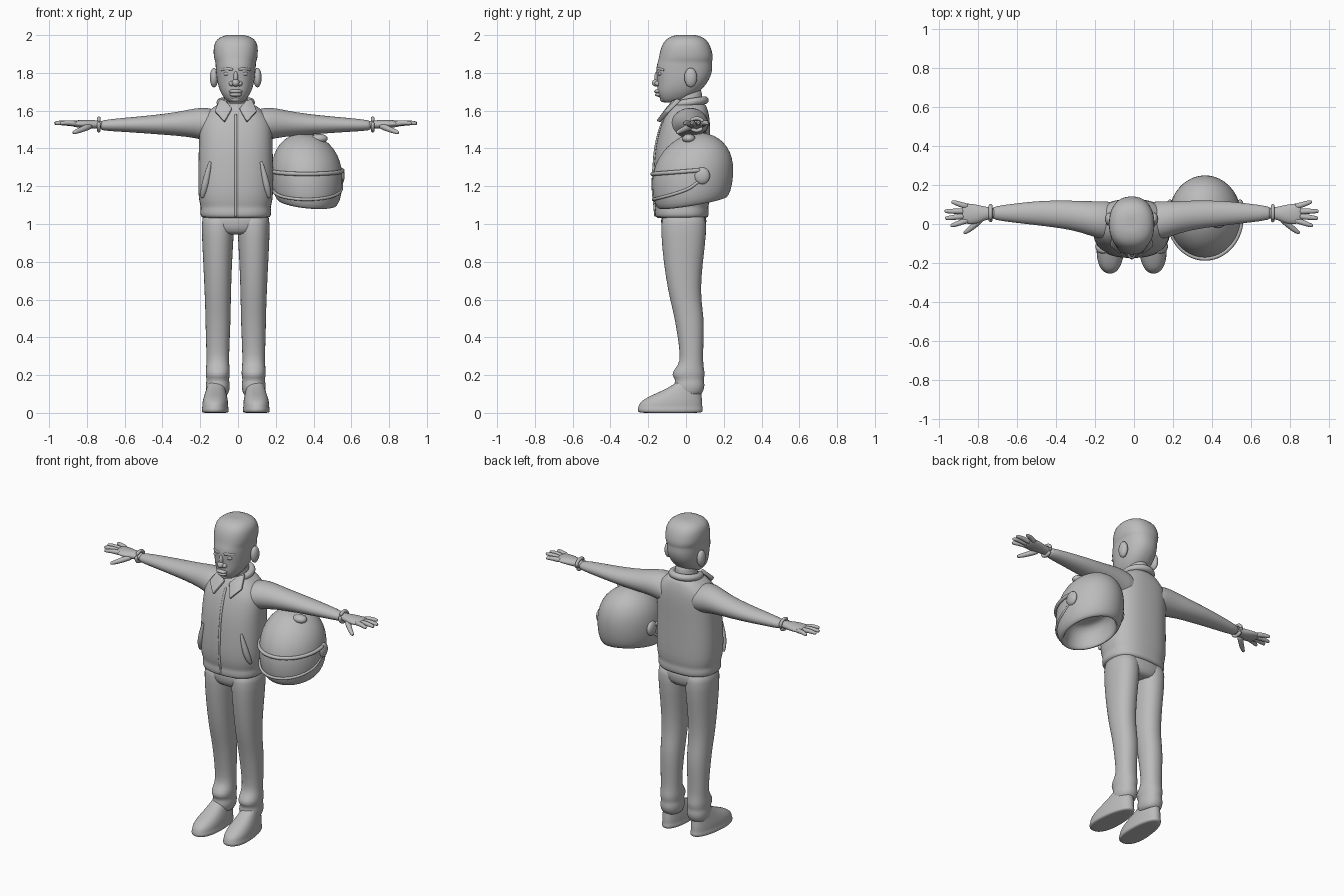
import bpy, bmesh, math
from mathutils import Vector

CX = -0.012  # body centre line
grey = bpy.data.materials.new("plain_grey")
grey.diffuse_color = (0.5, 0.5, 0.5, 1)


def finish(name, bm, mirror=False, sub=1):
    bmesh.ops.recalc_face_normals(bm, faces=bm.faces[:])
    me = bpy.data.meshes.new(name)
    bm.to_mesh(me)
    bm.free()
    me.materials.append(grey)
    me.polygons.foreach_set("use_smooth", [True] * len(me.polygons))
    ob = bpy.data.objects.new(name, me)
    bpy.context.collection.objects.link(ob)
    ob.location.x = CX
    if mirror:
        ob.modifiers.new("mirror", 'MIRROR').use_mirror_merge = False
    if sub:
        m = ob.modifiers.new("smooth", 'SUBSURF')
        m.levels = m.render_levels = sub
    return ob


def skin(bm, rings):
    """Bridge rings of points and close both ends with an inset cap."""
    def inset(r):
        c = sum(r, Vector()) / len(r)
        return [c.lerp(p, 0.6) for p in r]
    rings = [inset(rings[0])] + rings + [inset(rings[-1])]
    vs = [[bm.verts.new(p) for p in r] for r in rings]
    n = len(vs[0])
    for a, b in zip(vs, vs[1:]):
        for i in range(n):
            j = (i + 1) % n
            bm.faces.new((a[i], a[j], b[j], b[i]))
    bm.faces.new(vs[0])
    bm.faces.new(vs[-1])


def loft(name, secs, axis='z', p=2.0, n=24, mirror=False, warp=None):
    """Sections are (x, y, z, half_u, half_v) across the given axis."""
    u, v = (Vector((1, 0, 0)), Vector((0, 1, 0))) if axis == 'z' else (Vector((0, 1, 0)), Vector((0, 0, 1)))
    rings = []
    for x, y, z, a, b in secs:
        ring = []
        for i in range(n):
            t = 2 * math.pi * i / n
            c, s = math.cos(t), math.sin(t)
            q = Vector((x, y, z)) + u * a * math.copysign(abs(c) ** (2 / p), c) \
                + v * b * math.copysign(abs(s) ** (2 / p), s)
            ring.append(warp(q) if warp else q)
        rings.append(ring)
    bm = bmesh.new()
    skin(bm, rings)
    return finish(name, bm, mirror)


def tube(name, pts, radii, mirror=False, n=8):
    pts = [Vector(q) for q in pts]
    rings = []
    for i, q in enumerate(pts):
        t = (pts[min(i + 1, len(pts) - 1)] - pts[max(i - 1, 0)]).normalized()
        up = Vector((0, 0, 1)) if abs(t.z) < 0.8 else Vector((0, 1, 0))
        s = t.cross(up).normalized()
        w = s.cross(t)
        r = radii[i] if isinstance(radii, (list, tuple)) else radii
        rings.append([q + (s * math.cos(k * 2 * math.pi / n) + w * math.sin(k * 2 * math.pi / n)) * r
                      for k in range(n)])
    bm = bmesh.new()
    skin(bm, rings)
    return finish(name, bm, mirror)


def blob(name, loc, size, mirror=False):
    bm = bmesh.new()
    bmesh.ops.create_uvsphere(bm, u_segments=16, v_segments=10, radius=1)
    for v in bm.verts:
        v.co = Vector(loc) + Vector([c * s for c, s in zip(v.co, size)])
    return finish(name, bm, mirror, 0)


def arc(cx, cy, a, b, t0, t1, zf, n=20):
    out = []
    for i in range(n + 1):
        t = math.radians(t0 + (t1 - t0) * i / n)
        out.append((cx + a * math.cos(t), cy + b * math.sin(t), zf(i / n)))
    return out


# Jacket body with hem and sloping shoulders: (y, z, half width, half depth)
TORSO = [(-.022, 1.03, .178, .135), (-.022, 1.045, .188, .143), (-.022, 1.075, .188, .143),
         (-.022, 1.09, .184, .139), (-.023, 1.12, .196, .149), (-.025, 1.2, .2, .152),
         (-.022, 1.3, .199, .149), (-.018, 1.4, .196, .145), (-.008, 1.48, .195, .137),
         (0, 1.54, .19, .127), (.008, 1.58, .165, .114), (.012, 1.615, .125, .1), (.015, 1.64, .085, .085)]
loft("jacket", [(0, y, z, a, b) for y, z, a, b in TORSO], p=2.5, n=32)


def chest(x, z):
    """Front surface point of the jacket."""
    for s, t in zip(TORSO, TORSO[1:]):
        if s[1] <= z <= t[1]:
            f = (z - s[1]) / (t[1] - s[1])
            y, _, a, b = [i + (j - i) * f for i, j in zip(s, t)]
            return (x, y - b * max(0, 1 - (abs(x) / a) ** 2.5) ** .4, z)


tube("zip_placket", [chest(0, 1.04 + .06 * i) for i in range(10)], .008)
tube("pocket_welt", [chest(.135 + .042 * i / 5, 1.33 - .19 * i / 5) for i in range(6)],
     [.008, .014, .018, .021, .02, .012], True)

# Collar band and pointed flaps
tube("collar_band", arc(0, .015, .082, .085, -50, 230, lambda f: 1.63 + .025 * math.sin(math.pi * f)), .023)
bm = bmesh.new()
flap = [(.02, -.105, 1.615), (.06, -.158, 1.545), (.112, -.115, 1.6), (.085, -.045, 1.665), (.055, -.075, 1.655)]
front = [bm.verts.new(q) for q in flap]
back = [bm.verts.new((x * .97, y + .022, z - .01)) for x, y, z in flap]
bm.faces.new(front)
bm.faces.new(back)
for i in range(5):
    j = (i + 1) % 5
    bm.faces.new((front[i], front[j], back[j], back[i]))
ob = finish("collar_flap", bm, True, 0)
bev = ob.modifiers.new("soft_edge", 'BEVEL')
bev.width, bev.segments = .005, 2

# Sleeves, wristbands and hands
loft("sleeve", [(.08, .015, 1.515, .1, .085), (.15, .018, 1.528, .1, .09), (.21, .028, 1.535, .09, .081),
                (.3, .045, 1.53, .076, .064), (.45, .056, 1.526, .067, .049), (.6, .056, 1.525, .05, .037),
                (.715, .056, 1.522, .035, .028)], 'x', n=20, mirror=True)
tube("wristband", [(.725, .056 + .038 * math.cos(t * math.pi / 10), 1.527 + .033 * math.sin(t * math.pi / 10))
                   for t in range(21)], .011, True)
loft("hand", [(.7, .056, 1.525, .028, .022), (.75, .055, 1.527, .033, .023), (.79, .05, 1.528, .05, .024),
              (.84, .052, 1.53, .055, .02), (.87, .055, 1.532, .05, .014)], 'x', n=16, mirror=True)
TIPS = [(.845, .09, .925, .113), (.86, .065, .96, .066), (.86, .04, .957, .03), (.84, .02, .93, -.008)]
for i, (x0, y0, x1, y1) in enumerate(TIPS):
    tube(f"finger_{i + 1}", [(x0, y0, 1.53), ((x0 + x1) / 2, (y0 + y1) / 2, 1.537), (x1 - .01, y1, 1.534),
                             (x1, y1, 1.532)], [.017, .015, .012, .008], True)
tube("thumb", [(.77, .03, 1.52), (.81, -.01, 1.502), (.85, -.04, 1.487), (.862, -.047, 1.482)],
     [.02, .017, .013, .008], True)

# Trousers
loft("hips", [(0, -.012, .945, .1, .1), (0, -.012, .975, .17, .12), (0, -.012, 1.06, .175, .125)], p=2.5)
loft("trouser_leg", [(.094, -.012, 1.05, .088, .12), (.095, -.012, .95, .086, .122), (.096, -.015, .8, .077, .105),
                     (.095, -.01, .65, .071, .087), (.094, .008, .55, .068, .08), (.094, .02, .48, .067, .077),
                     (.095, .028, .35, .062, .064), (.095, .03, .27, .06, .061), (.095, .02, .24, .063, .075),
                     (.095, .01, .2, .066, .092), (.095, .02, .176, .058, .072), (.095, .017, .15, .066, .084),
                     (.095, .017, .115, .062, .077), (.095, .015, .09, .05, .06)], p=2.2, n=20, mirror=True)


# Shoes, narrower at the heel and slightly toed out
def shoe_shape(q):
    f = max(0, min(1, (q.y + .2) / .3))
    return Vector((.112 - .012 * f + (q.x - .107) * (1 - .2 * f), q.y, q.z))


loft("shoe", [(.107, -.083, 0, .071, .165), (.107, -.083, .008, .077, .173), (.107, -.083, .022, .077, .174),
              (.107, -.083, .03, .073, .17), (.107, -.08, .055, .074, .168), (.107, -.06, .085, .068, .144),
              (.107, -.025, .115, .06, .105), (.107, .005, .15, .052, .07), (.107, .015, .175, .045, .05)],
     p=2.3, mirror=True, warp=shoe_shape)

# Neck and head with a raised flat-top hairline
loft("neck", [(0, .02, 1.57, .075, .08), (0, .015, 1.65, .062, .072), (0, .01, 1.72, .062, .075)])
loft("head", [(0, -.075, 1.643, .036, .046), (0, -.06, 1.66, .057, .077), (0, -.045, 1.69, .077, .105),
              (0, -.03, 1.72, .09, .122), (0, -.015, 1.76, .1, .137), (0, -.01, 1.8, .104, .148),
              (0, -.008, 1.835, .107, .149), (0, -.006, 1.862, .108, .143), (0, 0, 1.875, .116, .145),
              (0, 0, 1.92, .119, .138), (0, 0, 1.965, .113, .12), (0, 0, 1.99, .085, .09),
              (0, 0, 2.001, .045, .05)], p=2.3, n=28)
blob("ear", (.115, .025, 1.775), (.022, .034, .052), True)
blob("nose_bridge", (0, -.15, 1.775), (.013, .018, .035))
blob("nose_tip", (0, -.158, 1.747), (.02, .023, .02))
blob("nostril", (.02, -.148, 1.743), (.016, .018, .014), True)
blob("upper_lip", (0, -.147, 1.702), (.036, .022, .011))
blob("lower_lip", (0, -.142, 1.685), (.032, .022, .012))
blob("chin", (0, -.115, 1.662), (.03, .024, .018))
blob("eye", (.044, -.137, 1.795), (.021, .012, .011), True)
tube("brow", [(.015, -.152, 1.817), (.045, -.145, 1.824), (.078, -.116, 1.815)], [.008, .01, .006], True)

# Helmet carried at the side, hollow underneath and tilted
HX, HY = .365 - CX, .036


def tilt(q):
    return Vector((q.x, q.y, q.z + .17 * (q.y - HY) - .1 * (q.x - HX)))


loft("helmet", [(HX, HY, 1.24, .12, .14), (HX, HY, 1.16, .14, .16), (HX, HY, 1.112, .14, .163),
                (HX, HY, 1.108, .155, .182), (HX, HY, 1.14, .176, .202), (HX, HY, 1.2, .188, .214),
                (HX, HY, 1.28, .19, .217), (HX, HY, 1.35, .178, .2), (HX, HY, 1.41, .146, .162),
                (HX, HY, 1.45, .1, .112), (HX, HY, 1.474, .05, .055)], n=32, warp=tilt)
tube("visor_top_ridge", arc(HX, HY, .189, .215, 170, 370, lambda f: 1.285 - .02 * math.sin(math.pi * f)), .012)
tube("visor_bottom_ridge", arc(HX, HY, .185, .21, 172, 368,
                               lambda f: 1.225 - .095 * math.sin(math.pi * f) ** .6), .009)
blob("visor_pivot", (HX + .18, .085, 1.255), (.02, .042, .045))
blob("visor_pivot_inner", (HX - .18, .085, 1.265), (.02, .042, .045))
blob("helmet_vent", (.43 - CX, .015, 1.452), (.045, .035, .025))
